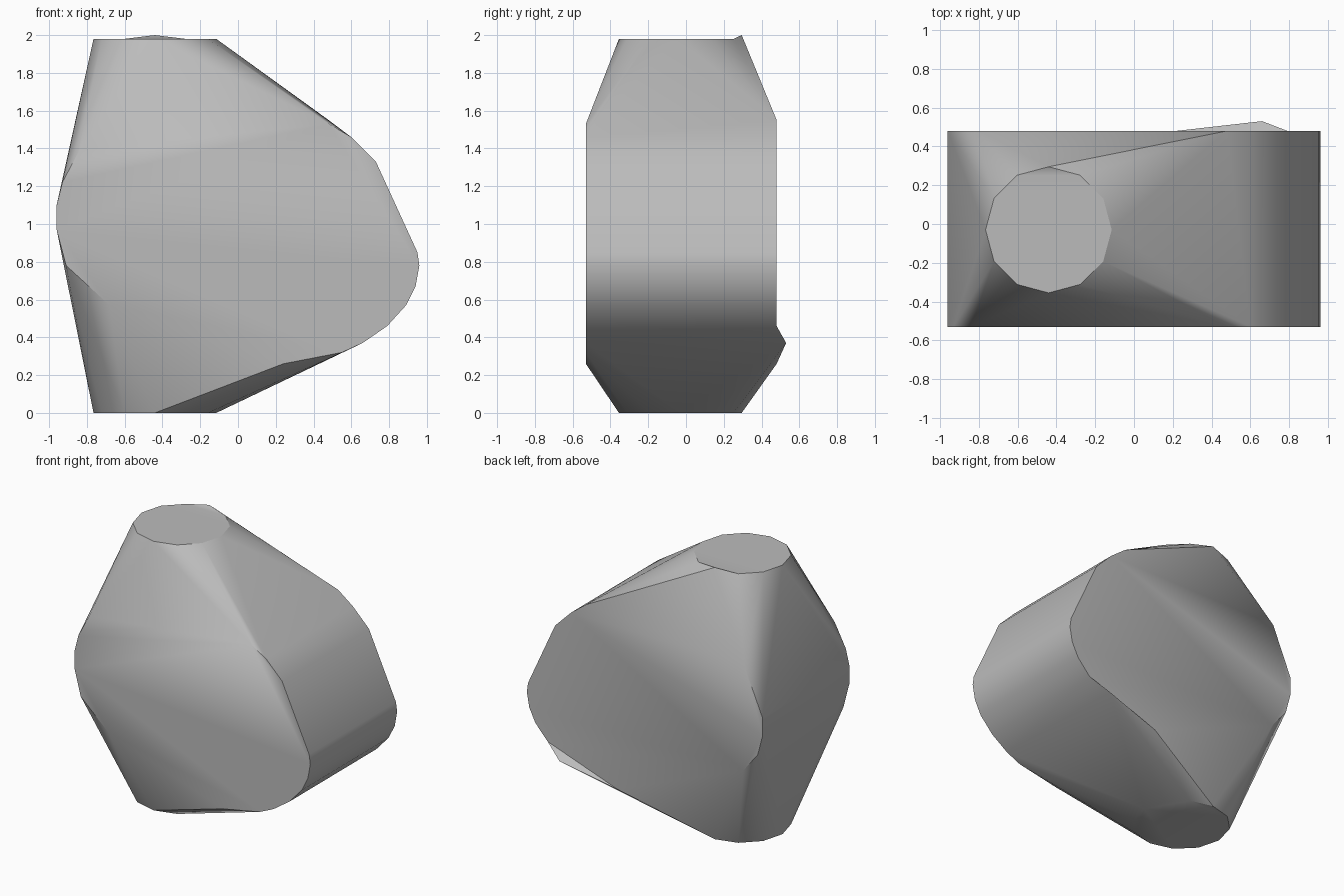
import bpy, bmesh, math
from mathutils import Vector

default = bpy.data.objects.get("Cube")
if default:
    bpy.data.objects.remove(default, do_unlink=True)


def make_material(name, value):
    mat = bpy.data.materials.new(name)
    mat.use_nodes = True
    colour = (value, value, value, 1)
    mat.diffuse_color = colour
    mat.node_tree.nodes["Principled BSDF"].inputs["Base Color"].default_value = colour
    return mat


FRONT, BACK, TOP = -0.53, 0.48, 1.98
DISC_CENTRE, DISC_RADIUS = Vector((-0.44, -0.03)), 0.325

# Outline shared by the front and back flats (x, z)
shared = [(0.6, 1.46), (0.73, 1.33), (0.95, 0.85), (0.96, 0.78), (0.94, 0.67),
          (0.89, 0.57), (0.79, 0.46), (0.66, 0.37), (-0.96, 0.97), (-0.96, 1.1)]
front_only = [(0.55, 0.32), (0.24, 0.26), (-0.68, 0.57), (-0.91, 0.78),
              (-0.93, 1.22), (-0.84, 1.39), (0.48, 1.53)]
back_only = [(0.22, 0.26), (-0.8, 0.67), (-0.92, 0.82), (-0.81, 1.45), (0.48, 1.55)]

points = [(x, FRONT, z) for x, z in shared + front_only]
points += [(x, BACK, z) for x, z in shared + back_only]

# Round flats at the top and bottom
for z in (0, TOP):
    for i in range(12):
        angle = math.tau * i / 12
        points.append((DISC_CENTRE.x + DISC_RADIUS * math.cos(angle),
                       DISC_CENTRE.y + DISC_RADIUS * math.sin(angle), z))

# Wrap the four flats in one faceted skin
bm = bmesh.new()
for p in points:
    bm.verts.new(p)
hull = bmesh.ops.convex_hull(bm, input=bm.verts[:])
loose = {v for v in hull["geom_interior"] + hull["geom_unused"]
         if isinstance(v, bmesh.types.BMVert)}
bmesh.ops.delete(bm, geom=list(loose), context="VERTS")
bmesh.ops.dissolve_limit(bm, angle_limit=math.radians(0.5),
                         verts=bm.verts[:], edges=bm.edges[:])
bmesh.ops.recalc_face_normals(bm, faces=bm.faces[:])


def raise_corner(spot, direction, height):
    """Fold one corner of a flat outwards along its own crease."""
    spot, direction = Vector(spot), Vector(direction)
    corner = min(bm.verts, key=lambda v: (v.co - spot).length)
    flat = max(corner.link_faces, key=lambda f: f.normal.dot(direction))
    loop = next(l for l in flat.loops if l.vert == corner)
    if len(flat.verts) > 3:
        bmesh.utils.face_split(flat, loop.link_loop_prev.vert, loop.link_loop_next.vert)
    corner.co += direction * height


# Raised corners on the back and top flats
raise_corner((0.66, BACK, 0.37), (0, 1, 0), 0.05)
raise_corner((DISC_CENTRE.x, DISC_CENTRE.y + DISC_RADIUS, TOP), (0, 0, 1), 0.02)
bmesh.ops.triangulate(bm, faces=[f for f in bm.faces if len(f.verts) == 4])

mesh = bpy.data.meshes.new("faceted_stone")
bm.to_mesh(mesh)
bm.free()
stone = bpy.data.objects.new("faceted_stone", mesh)
bpy.context.collection.objects.link(stone)
mesh.materials.append(make_material("plain grey", 0.5))

# Soft blends between the flats, with crisp rims
bpy.ops.object.select_all(action="DESELECT")
stone.select_set(True)
bpy.context.view_layer.objects.active = stone
bpy.ops.object.shade_smooth_by_angle(angle=math.radians(30))
